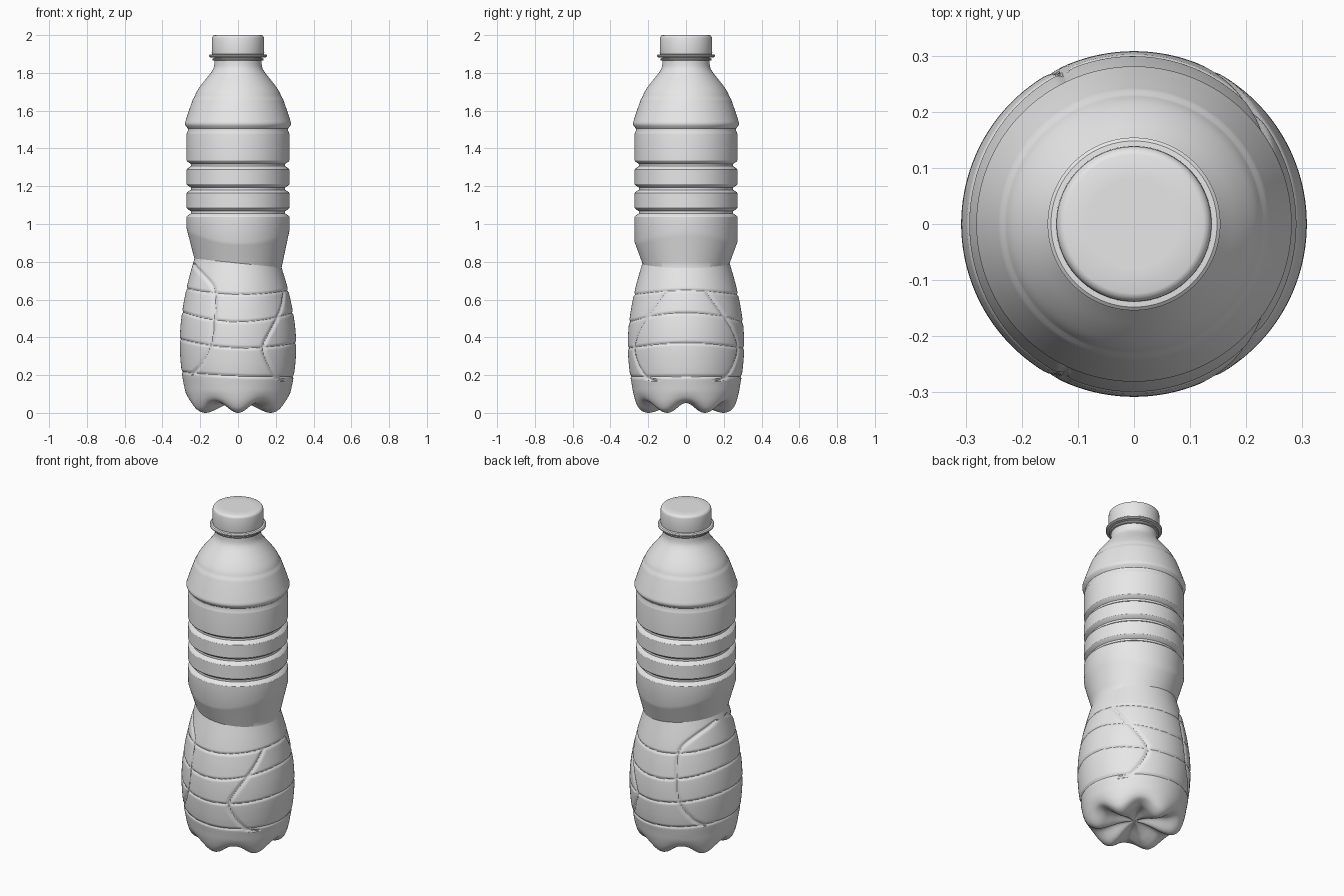
import bpy, math
from math import sin, cos, pi, exp, radians

if "Cube" in bpy.data.objects:
    bpy.data.objects.remove(bpy.data.objects["Cube"])

COLS = 240

grey = bpy.data.materials.new("plain_grey")
grey.diffuse_color = (0.8, 0.8, 0.8, 1)
grey.use_nodes = True
grey.node_tree.nodes["Principled BSDF"].inputs["Base Color"].default_value = grey.diffuse_color


def curve(pts, t):
    """Smooth interpolation through (t, value) points."""
    t = min(max(t, pts[0][0]), pts[-1][0])
    i = 0
    while i < len(pts) - 2 and t > pts[i + 1][0]:
        i += 1

    def slope(k):
        a, b = pts[max(k - 1, 0)], pts[min(k + 1, len(pts) - 1)]
        return (b[1] - a[1]) / (b[0] - a[0])
    (t0, v0), (t1, v1) = pts[i], pts[i + 1]
    h = t1 - t0
    u = (t - t0) / h
    return ((2*u**3 - 3*u*u + 1) * v0 + (u**3 - 2*u*u + u) * h * slope(i)
            + (3*u*u - 2*u**3) * v1 + (u**3 - u*u) * h * slope(i + 1))


def skin(name, rows, cols, angle=30):
    """rows: functions of the angle giving (radius, z); the ends are closed."""
    verts = []
    for f in rows:
        for j in range(cols):
            a = 2 * pi * j / cols
            r, z = f(a)
            verts.append((r * cos(a), r * sin(a), z))
    faces = []
    for i in range(len(rows) - 1):
        for j in range(cols):
            k = (j + 1) % cols
            faces.append((i*cols + j, i*cols + k, (i+1)*cols + k, (i+1)*cols + j))
    for i, flip in ((0, True), (len(rows) - 1, False)):
        c = len(verts)
        verts.append((0, 0, rows[i](0)[1]))
        for j in range(cols):
            a, b = i*cols + j, i*cols + (j + 1) % cols
            faces.append((b, a, c) if flip else (a, b, c))
    me = bpy.data.meshes.new(name)
    me.from_pydata(verts, [], faces)
    me.materials.append(grey)
    ob = bpy.data.objects.new(name, me)
    bpy.context.collection.objects.link(ob)
    bpy.ops.object.select_all(action='DESELECT')
    ob.select_set(True)
    bpy.context.view_layer.objects.active = ob
    bpy.ops.object.shade_smooth_by_angle(angle=radians(angle))
    return ob


def ring(r, z):
    return lambda a: (r, z)


rows = []

# six-footed base: radius, height and strength of the valleys between the feet
base_r = list(enumerate([0.004, 0.05, 0.10, 0.15, 0.20, 0.24, 0.263, 0.278, 0.287]))
base_z = list(enumerate([0.06, 0.052, 0.034, 0.012, 0.0, 0.015, 0.05, 0.10, 0.15]))
base_w = list(enumerate([0, 0.25, 0.6, 0.9, 1, 0.85, 0.45, 0.12, 0]))


def base_row(t):
    r, z, w = curve(base_r, t), curve(base_z, t), curve(base_w, t)

    def f(a):
        v = 0.5 - 0.5 * cos(6 * (a + pi / 2))
        return r - 0.012 * v * w * min(1, r / 0.2), max(0, z) + 0.052 * v * w
    return f


rows += [base_row(i / 5) for i in range(40)]

# swelling grip with thin grooves and curved panel seams
grip = [(0, 0.287), (0.06, 0.294), (0.17, 0.303), (0.31, 0.308), (0.47, 0.304),
        (0.62, 0.291), (0.76, 0.273), (0.86, 0.257), (1, 0.231)]
grooves = [(0.640, 0.013, -0.005), (0.507, 0.025, -0.002),
           (0.362, 0.018, -0.010), (0.200, 0.005, -0.012)]
seam_right = [(0.17, 35), (0.19, 46), (0.27, 59), (0.35, 64), (0.45, 53), (0.56, 36), (0.64, 24)]
seam_left = [(0.20, 34), (0.25, 48), (0.35, 61), (0.50, 65), (0.62, 64),
             (0.68, 58), (0.74, 39), (0.79, 12)]


def waist(a):
    return 0.793 - 0.024 * cos(a)


def label_edge(a):
    return 0.937 + 0.033 * cos(2 * a) - 0.006 * cos(a)


def bump(d, s):
    return exp(-(d / s) ** 2)


def seam(pts, phi, z, r):
    if not pts[0][0] <= z <= pts[-1][0]:
        return 0
    c = radians(curve(pts, z))
    k = radians(curve(pts, z + 0.004) - curve(pts, z - 0.004)) / 0.008
    return bump((phi - c) * r / math.hypot(1, k * r), 0.010)


def grip_row(s):
    r0 = curve(grip, s)

    def f(a):
        z = 0.15 + s * (waist(a) - 0.15)
        phi = abs((a + pi) % (2 * pi) - pi)
        d = 0
        for z0, c2, c1 in grooves:
            d = max(d, 0.0055 * bump(z - z0 - c2 * cos(2*a) - c1 * cos(a), 0.007))
        d = max(d, 0.008 * seam(seam_right, phi, z, r0),
                0.008 * seam(seam_left, pi - phi, z, r0))
        return r0 - d, z
    return f


rows += [grip_row(i / 150) for i in range(151)]

# flared waist up to the wavy lower edge of the label area
for i in range(1, 7):
    rows.append(lambda a, t=i/6: (0.231 + 0.041 * t,
                                  waist(a) + t * (label_edge(a) - waist(a))))

# ribbed upper body
for z in (1.312, 1.187, 1.062)[::-1]:
    for dz, r in ((-0.024, 0.272), (-0.019, 0.269), (-0.006, 0.250),
                  (0.006, 0.250), (0.019, 0.269), (0.024, 0.272)):
        rows.append(ring(r, z + dz))
for z, r in ((1.475, 0.272), (1.482, 0.271), (1.495, 0.265), (1.506, 0.266),
             (1.520, 0.278), (1.528, 0.281), (1.536, 0.281)):
    rows.append(ring(r, z))

# domed shoulder with a fine step, then the neck
lower = [(1.545, 0.278), (1.60, 0.260), (1.665, 0.237)]
upper = [(1.672, 0.231), (1.70, 0.219), (1.74, 0.192), (1.78, 0.160),
         (1.81, 0.137), (1.83, 0.128), (1.86, 0.125), (1.92, 0.125)]
for pts, n in ((lower, 8), (upper, 24)):
    for i in range(n + 1):
        z = pts[0][0] + (pts[-1][0] - pts[0][0]) * i / n
        rows.append(ring(curve(pts, z), z))
skin("bottle_body", rows, COLS)


def lathe(name, pts):
    return skin(name, [ring(r, z) for r, z in pts], 96)


# neck flange, tamper band and cap
lathe("neck_flange", [(0.12, 1.880), (0.148, 1.882), (0.154, 1.887),
                      (0.154, 1.893), (0.148, 1.898), (0.12, 1.900)])
lathe("tamper_band", [(0.12, 1.864), (0.133, 1.866), (0.136, 1.870),
                      (0.136, 1.876), (0.12, 1.880)])
lathe("cap", [(0.125, 1.901), (0.138, 1.901), (0.139, 1.906), (0.138, 1.984),
              (0.136, 1.991), (0.131, 1.997), (0.124, 2.0), (0.08, 2.0)])
